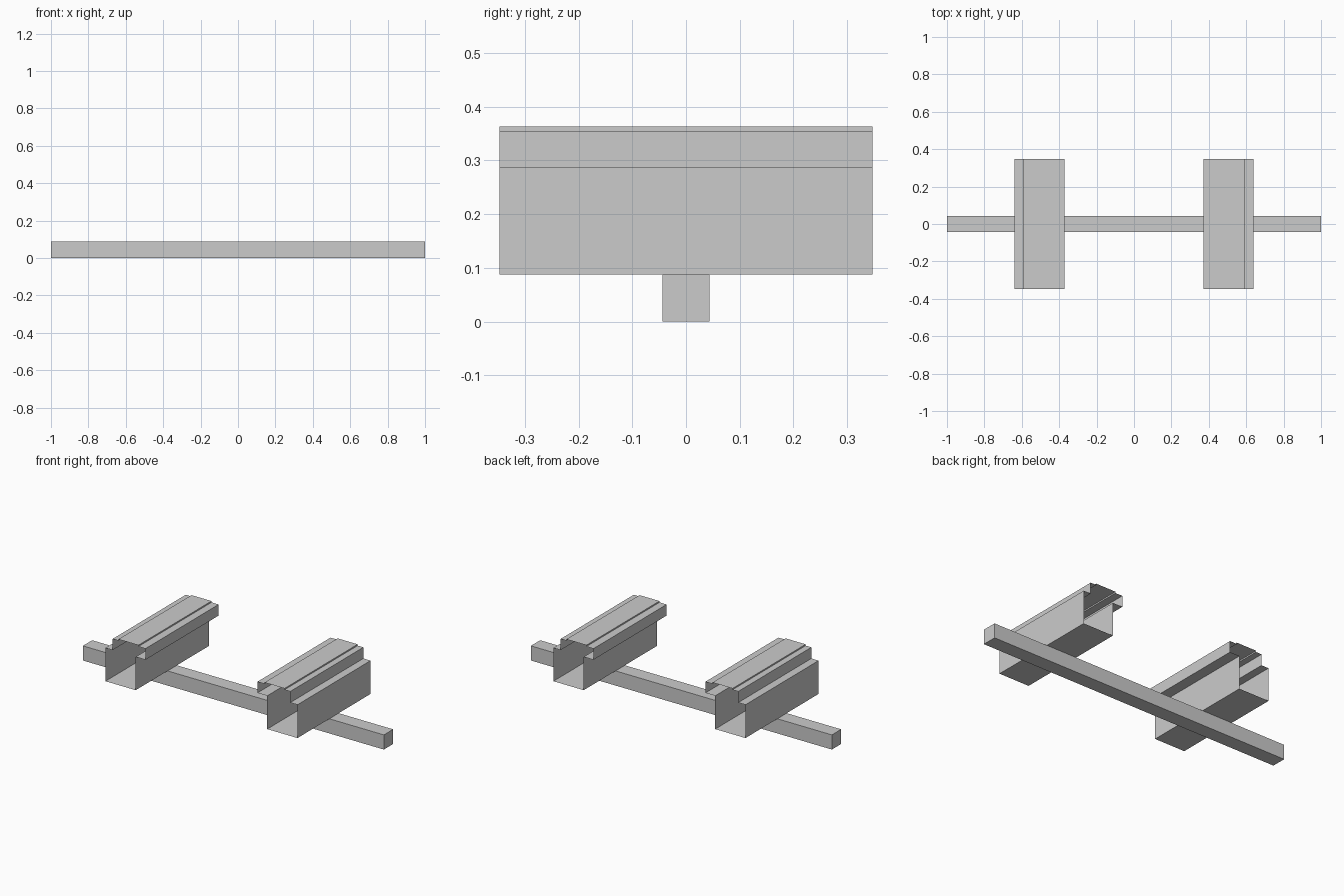
import bpy, bmesh

if "Cube" in bpy.data.objects:
    bpy.data.objects.remove(bpy.data.objects["Cube"])

HALF_LEN = 0.347

# Closed profile (x, z) of the right-hand rail: a box with an inward-shifted, stepped cap
PROFILE = [(0.437, 0.088), (0.638, 0.088), (0.638, 0.288), (0.590, 0.288),
           (0.590, 0.355), (0.552, 0.355), (0.552, 0.363), (0.419, 0.363),
           (0.419, 0.355), (0.372, 0.355), (0.372, 0.288), (0.437, 0.288)]


def finish(bm, name):
    mesh = bpy.data.meshes.new(name)
    bm.to_mesh(mesh)
    bm.free()
    obj = bpy.data.objects.new(name, mesh)
    bpy.context.collection.objects.link(obj)
    return obj


def rail(name, side):
    """Thin-walled rail swept along y, open at both ends."""
    bm = bmesh.new()
    front = [bm.verts.new((side * x, -HALF_LEN, z)) for x, z in PROFILE]
    back = [bm.verts.new((side * x, HALF_LEN, z)) for x, z in PROFILE]
    n = len(PROFILE)
    for i in range(n):
        j = (i + 1) % n
        quad = [front[i], front[j], back[j], back[i]]
        bm.faces.new(quad if side > 0 else quad[::-1])
    return finish(bm, name)


# Long square crossbar
bm = bmesh.new()
bmesh.ops.create_cube(bm, size=1.0)
bmesh.ops.scale(bm, vec=(2.0, 0.088, 0.088), verts=bm.verts)
bmesh.ops.translate(bm, vec=(0, 0, 0.044), verts=bm.verts)
finish(bm, "crossbar")

# Mirrored pair of rails resting on the crossbar
rail("right_rail", 1)
rail("left_rail", -1)
